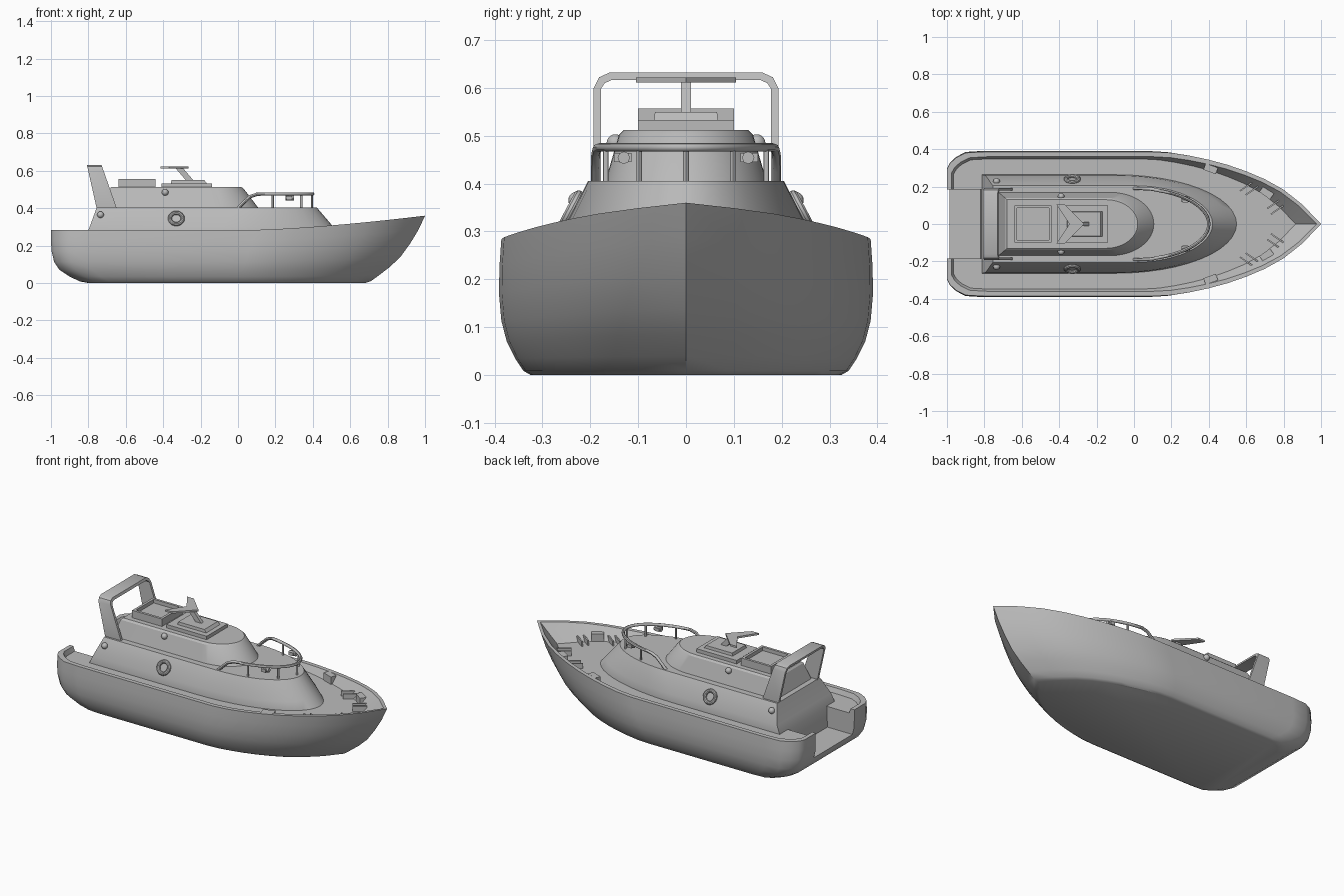
import bpy, bmesh, math

if "Cube" in bpy.data.objects:
    bpy.data.objects.remove(bpy.data.objects["Cube"])

grey = bpy.data.materials.new("plain_grey")
grey.diffuse_color = (0.5, 0.5, 0.5, 1)
grey.use_nodes = True
grey.node_tree.nodes["Principled BSDF"].inputs["Base Color"].default_value = grey.diffuse_color


def finish(ob, angle=30):
    ob.data.materials.clear()
    ob.data.materials.append(grey)
    bpy.ops.object.select_all(action='DESELECT')
    ob.select_set(True)
    bpy.context.view_layer.objects.active = ob
    if ob.type == 'MESH':
        bpy.ops.object.shade_smooth_by_angle(angle=math.radians(angle))
    return ob


def loft(name, rings, closed=True, caps=True, smooth=30):
    """Skin a list of equal-length point rings."""
    bm = bmesh.new()
    vs = [[bm.verts.new(p) for p in r] for r in rings]
    n = len(rings[0])
    for a, b in zip(vs, vs[1:]):
        for i in range(n if closed else n - 1):
            j = (i + 1) % n
            bm.faces.new((a[i], a[j], b[j], b[i]))
    if caps:
        bm.faces.new(vs[0][::-1])
        bm.faces.new(vs[-1])
    bmesh.ops.remove_doubles(bm, verts=bm.verts, dist=1e-5)
    bmesh.ops.recalc_face_normals(bm, faces=bm.faces)
    me = bpy.data.meshes.new(name)
    bm.to_mesh(me)
    bm.free()
    ob = bpy.data.objects.new(name, me)
    bpy.context.collection.objects.link(ob)
    return finish(ob, smooth)


def box(name, x0, x1, y0, y1, z0, z1):
    r = [(x0, y0), (x1, y0), (x1, y1), (x0, y1)]
    return loft(name, [[(x, y, z) for x, y in r] for z in (z0, z1)])


def tube(name, pts, r):
    cu = bpy.data.curves.new(name, 'CURVE')
    cu.dimensions = '3D'
    cu.bevel_depth = r
    cu.bevel_resolution = 2
    cu.use_fill_caps = True
    sp = cu.splines.new('POLY')
    sp.points.add(len(pts) - 1)
    for p, q in zip(sp.points, pts):
        p.co = (*q, 1)
    ob = bpy.data.objects.new(name, cu)
    bpy.context.collection.objects.link(ob)
    bpy.ops.object.select_all(action='DESELECT')
    ob.select_set(True)
    bpy.context.view_layer.objects.active = ob
    bpy.ops.object.convert(target='MESH')
    return finish(bpy.context.object, 45)


# Hull: waterlines share one plan shape and shrink towards the keel
PLAN = [(0, .76), (.008, .84), (.025, .92), (.05, .985), (.1, 1), (.3, 1), (.55, 1),
        (.6, .985), (.65, .945), (.7, .89), (.75, .82), (.8, .73), (.85, .62),
        (.9, .475), (.95, .27), (1, 0)]


def sheer(x):
    return .283 + .077 * max(0, (x - .05) / .95) ** 1.5


def waterline(hw, xs, xb, t=None, z=None):
    half = [(xs + (xb - xs) * u, hw * w) for u, w in PLAN]
    full = half + [(x, -y) for x, y in half[-2::-1]]
    return [(x, y, z if t is None else t * sheer(x)) for x, y in full]


levels = [(0, .325, -.8, .68), (.03, .34, -.845, .71), (.12, .357, -.9, .752),
          (.25, .375, -.955, .81), (.4, .386, -.983, .867), (.6, .391, -.997, .92),
          (.8, .39, -1, .965), (1, .386, -1, 1)]
rings = [waterline(h, a, b, t) for t, h, a, b in levels]
rings.append(waterline(.36, -.975, .978, 1))
rings.append(waterline(.348, -.965, .865, z=.255))
hull = loft("hull", rings)

# Stern walkway cut through the transom
cutter = box("stern_cutter", -1.2, -.6, -.185, .185, .13, .5)
cutter.hide_render = True
mod = hull.modifiers.new("walkway", 'BOOLEAN')
mod.operation = 'DIFFERENCE'
mod.object = cutter
bpy.context.view_layer.objects.active = hull
bpy.ops.object.modifier_apply(modifier=mod.name)
bpy.data.objects.remove(cutter)
finish(hull)


# Cabins: square back, elliptical front
def cabin_ring(z, hw, xb, xm, xf, n=24):
    r = [(xb, -hw, z)]
    for i in range(n + 1):
        a = -math.pi / 2 + math.pi * i / n
        r.append((xm + (xf - xm) * math.cos(a), hw * math.sin(a), z))
    return r + [(xb, hw, z)]


loft("lower_cabin", [cabin_ring(.12, .264, -.82, -.1, .55),
                     cabin_ring(.25, .264, -.815, -.1, .553),
                     cabin_ring(.3, .259, -.793, -.08, .51),
                     cabin_ring(.405, .205, -.755, 0, .42)])
loft("upper_cabin", [cabin_ring(.4, .17, -.725, -.12, .11),
                     cabin_ring(.502, .14, -.69, -.15, .032),
                     cabin_ring(.512, .13, -.68, -.15, .02)], smooth=25)


# Roof hatch with a recessed lid
def rect(x0, x1, h, z):
    return [(x0, -h, z), (x1, -h, z), (x1, h, z), (x0, h, z)]


loft("roof_hatch", [rect(-.64, -.44, .1, .505), rect(-.64, -.44, .1, .557),
                    rect(-.625, -.455, .085, .557), rect(-.625, -.455, .085, .535)])
box("roof_plate", -.41, -.14, -.1, .1, .505, .533)
loft("mast_base", [rect(-.36, -.165, .067, .53), rect(-.355, -.18, .065, .55)])

# Mast and swept wing on top
loft("mast", [rect(-.275, -.235, .01, .545), rect(-.335, -.295, .01, .615)])
wing = [(-.265, 0), (-.37, .105), (-.415, .105), (-.345, 0), (-.415, -.105), (-.37, -.105)]
loft("mast_wing", [[(x, y, z) for x, y in wing] for z in (.611, .622)])

# Radar arch leaning aft
outer = [(-.193, .4), (-.193, .6), (-.182, .622), (-.16, .632)]
inner = [(-.178, .4), (-.178, .598), (-.17, .61), (-.154, .617)]
outer += [(-y, z) for y, z in outer[::-1]]
inner += [(-y, z) for y, z in inner[::-1]]


def lean(path, x0, x1):
    return [(x0 + (x1 - x0) * (z - .405) / .227, y, z) for y, z in path]


of, ob_, ib, if_ = (lean(outer, -.65, -.73), lean(outer, -.757, -.808),
                    lean(inner, -.757, -.808), lean(inner, -.65, -.73))
loft("radar_arch", [of, ob_, ib, if_, of], closed=False, caps=False)

# Foredeck railing and posts
side = [(0, .19, .4), (.03, .19, .43), (.065, .189, .462), (.1, .186, .474)]
rail = list(side)
a0 = math.asin(.125 / .4)
for i in range(25):
    a = a0 + (math.pi - 2 * a0) * i / 24
    rail.append((.4 * math.sin(a), .19 * math.cos(a), .476))
rail += [(x, -y, z) for x, y, z in side[::-1]]
tube("railing", rail, .009)
for deg in (-62, -31, 0, 31, 62):
    a = math.radians(deg)
    x, y = .395 * math.cos(a), .19 * math.sin(a)
    tube("rail_post", [(x, y, .4), (x, y, .475)], .006)

for s in (1, -1):
    # Lamps on the railing
    tube("rail_lamp", [(.255, s * .13, .454), (.3, s * .13, .454)], .013)
    box("lamp_bracket", .26, .29, s * .132 - .018, s * .132 + .018, .445, .464)
    # Life rings on the sloping cabin sides
    bpy.ops.mesh.primitive_torus_add(
        major_radius=.034, minor_radius=.011, major_segments=32, minor_segments=10,
        location=(-.33, s * .24, .345), rotation=(-s * math.radians(62), 0, 0))
    bpy.context.object.name = "life_ring"
    finish(bpy.context.object)
    # Round side lamps
    for x, y, z in ((-.735, .228, .365), (-.39, .148, .485)):
        bpy.ops.mesh.primitive_uv_sphere_add(segments=16, ring_count=10, radius=.018,
                                             location=(x, s * y, z))
        bpy.context.object.name = "side_lamp"
        finish(bpy.context.object)
    # Deck lockers and bulwark ribs near the bow
    fittings = [("deck_locker", .41, .295, -20, .035, .018, .3),
                ("deck_locker", .71, .168, -36, .035, .02, .3)]
    for x, y in ((.6, .2), (.63, .178), (.745, .105), (.765, .075)):
        fittings.append(("bulwark_rib", x, y, 35, .04, .004, .285))
    for name, x, y, deg, lx, ly, top in fittings:
        ob = box(name, -lx, lx, -ly, ly, .25, top)
        ob.location = (x, s * y, 0)
        ob.rotation_euler.z = s * math.radians(deg)
